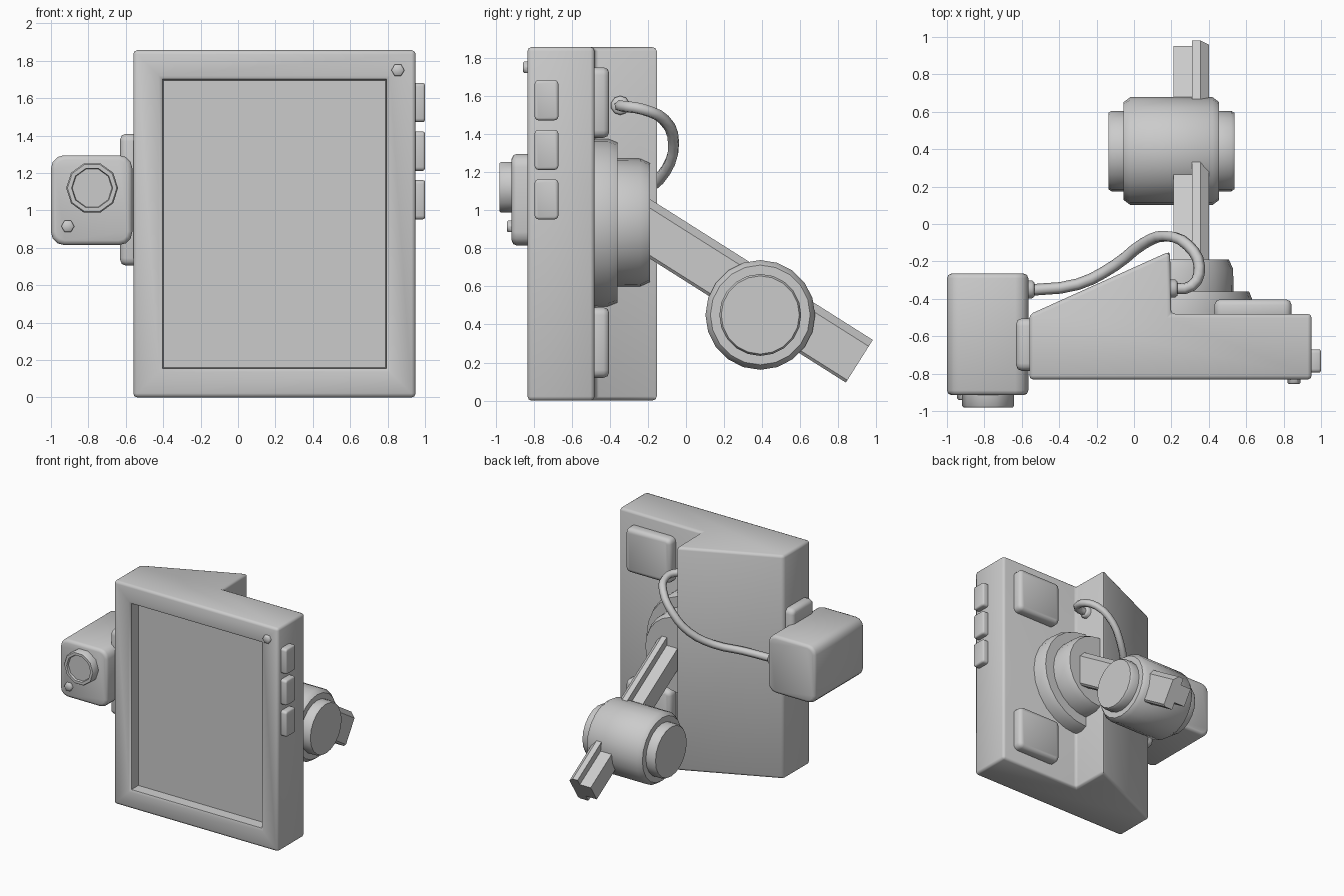
import bpy, bmesh, math
from mathutils import Vector, Matrix

if "Cube" in bpy.data.objects:
    bpy.data.objects.remove(bpy.data.objects["Cube"])

X, Y, Z = Vector((1, 0, 0)), Vector((0, 1, 0)), Vector((0, 0, 1))


def finish(name, bm, angle=32):
    bmesh.ops.recalc_face_normals(bm, faces=bm.faces[:])
    me = bpy.data.meshes.new(name)
    bm.to_mesh(me)
    bm.free()
    me.polygons.foreach_set("use_smooth", [True] * len(me.polygons))
    me.set_sharp_from_angle(angle=math.radians(angle))
    ob = bpy.data.objects.new(name, me)
    bpy.context.collection.objects.link(ob)
    return ob


def bevel_edges(bm, edges, width, segs):
    bmesh.ops.bevel(bm, geom=edges, offset=width, segments=segs, profile=0.5,
                    affect='EDGES', clamp_overlap=True)


def prism(pts, origin, u, v, w):
    """Extrude a 2D outline (in u, v) along vector w."""
    bm = bmesh.new()
    face = bm.faces.new([bm.verts.new(origin + u * a + v * b) for a, b in pts])
    new = bmesh.ops.extrude_face_region(bm, geom=[face])["geom"]
    bmesh.ops.translate(bm, vec=w, verts=[g for g in new if isinstance(g, bmesh.types.BMVert)])
    bmesh.ops.recalc_face_normals(bm, faces=bm.faces[:])
    return bm


def rounded_box(name, lo, hi, axis, corner, edge):
    """Box with corners rounded around one axis, then its rims softened."""
    lo, hi = Vector(lo), Vector(hi)
    bm = bmesh.new()
    bmesh.ops.create_cube(bm, size=1, matrix=Matrix.Translation((lo + hi) / 2)
                          @ Matrix.Diagonal((*(hi - lo), 1)))
    bevel_edges(bm, [e for e in bm.edges
                     if abs((e.verts[1].co - e.verts[0].co).normalized().dot(axis)) > 0.9], corner, 3)
    bm.normal_update()
    bevel_edges(bm, [e for e in bm.edges if e.calc_face_angle(0) > 1], edge, 2)
    return finish(name, bm, 48)


def lathe(name, profile, n, origin, axis, angle=40, clip_x=None):
    """Revolve (radius, distance) points around an axis, capped at both ends."""
    rot = Z.rotation_difference(axis)
    bm = bmesh.new()
    rings = []
    for r, t in profile:
        rings.append([bm.verts.new(Vector(origin) + rot @ Vector(
            (r * math.cos(math.tau * i / n), r * math.sin(math.tau * i / n), t))) for i in range(n)])
    for a, b in zip(rings, rings[1:]):
        for i in range(n):
            bm.faces.new((a[i], a[(i + 1) % n], b[(i + 1) % n], b[i]))
    bm.faces.new(rings[0])
    bm.faces.new(rings[-1])
    if clip_x is not None:  # keep only the part right of clip_x
        bmesh.ops.bisect_plane(bm, geom=bm.verts[:] + bm.edges[:] + bm.faces[:],
                               plane_co=(clip_x, 0, 0), plane_no=X, clear_inner=True)
        bmesh.ops.holes_fill(bm, edges=[e for e in bm.edges if e.is_boundary], sides=0)
    return finish(name, bm, angle)


# Main housing: flat slab with a wedge on the back, deep framed screen on the front
outline = [(-0.56, -0.832), (0.95, -0.832), (0.95, -0.48), (0.198, -0.48), (0.193, -0.145), (-0.56, -0.484)]
bm = prism(outline, Vector((0, 0, 0)), X, Y, Z * 1.857)
bevel_edges(bm, bm.edges[:], 0.022, 2)
bm.normal_update()
front = max((f for f in bm.faces if f.normal.y < -0.99), key=lambda f: f.calc_area())
for thick, depth in ((0.115, 0), (0.018, -0.012), (0.006, -0.08)):
    bmesh.ops.inset_region(bm, faces=[front], thickness=thick, depth=depth, use_even_offset=True)
finish("screen_housing", bm, 48)

# Side buttons
for i in range(3):
    z = 1.577 - 0.26 * i
    rounded_box(f"side_button_{i + 1}", (0.92, -0.795, z - 0.105), (1.0, -0.67, z + 0.105), X, 0.02, 0.012)

# Rear pads
for name, z in (("upper_rear_pad", 1.565), ("lower_rear_pad", 0.305)):
    rounded_box(name, (0.43, -0.52, z - 0.185), (0.843, -0.403, z + 0.185), Y, 0.04, 0.03)

# Camera box and its side mount
rounded_box("camera_box", (-1.0, -0.915, 0.815), (-0.565, -0.265, 1.295), Y, 0.07, 0.025)
rounded_box("camera_mount", (-0.63, -0.785, 0.705), (-0.52, -0.505, 1.41), X, 0.04, 0.03)

# Lens ring with recessed glass, and indicator lamps
lathe("camera_lens", [(0.139, -0.02), (0.139, 0.06), (0.132, 0.068), (0.11, 0.068), (0.106, 0.05)],
      10, (-0.78, -0.912, 1.12), -Y, 50)
for name, x, y, z in (("housing_lamp", 0.855, -0.825, 1.75), ("camera_lamp", -0.91, -0.91, 0.915)):
    lathe(name, [(0.035, -0.01), (0.035, 0.024), (0.028, 0.03)], 6, (x, y, z), -Y, 50)

# Stepped round mounting plate, half buried in the wedge
lathe("mount_plate", [(0.44, -0.51), (0.44, -0.41), (0.42, -0.36), (0.337, -0.36),
                      (0.335, -0.24), (0.312, -0.19)], 24, (0.195, 0, 0.935), Y, 25, clip_x=0.15)

# Support arm: tall bar with a lower bar beside it, sloping down and back
along = Vector((0, 0.845, -0.534))
normal = Vector((0, 0.534, 0.845))
section = [(0.21, -0.075), (0.31, -0.075), (0.31, -0.135), (0.385, -0.135), (0.40, -0.12),
           (0.40, 0.09), (0.355, 0.13), (0.31, 0.13), (0.31, 0.075), (0.21, 0.075)]
bm = prism(section, Vector((0, -0.28, 0.962)), X, normal, along * 1.41)
finish("support_arm", bm)

# Pivot drum with end caps
half = [(0.205, 0.336), (0.215, 0.32), (0.215, 0.255), (0.262, 0.255), (0.288, 0.22)]
lathe("arm_pivot", [(r, -t) for r, t in half] + [(r, t) for r, t in reversed(half)],
      20, (0.2, 0.39, 0.45), X, 48)

# Cable and its two plugs
curve = bpy.data.curves.new("cable", 'CURVE')
curve.dimensions = '3D'
curve.bevel_depth = 0.031
curve.bevel_resolution = 1
curve.resolution_u = 3
path = [(-0.58, -0.355, 1.05), (-0.30, -0.322, 1.06), (-0.10, -0.22, 1.10), (0.05, -0.105, 1.21),
        (0.17, -0.065, 1.35), (0.29, -0.115, 1.475), (0.35, -0.23, 1.53), (0.31, -0.33, 1.545),
        (0.18, -0.345, 1.55)]
spline = curve.splines.new('BEZIER')
spline.bezier_points.add(len(path) - 1)
for p, co in zip(spline.bezier_points, path):
    p.co = co
    p.handle_left_type = p.handle_right_type = 'AUTO'
spline.use_smooth = True
bpy.context.collection.objects.link(bpy.data.objects.new("cable", curve))
for name, o in (("camera_plug", (-0.565, -0.35, 1.05)), ("housing_plug", (0.2, -0.345, 1.55))):
    lathe(name, [(0.05, -0.02), (0.05, 0.02), (0.04, 0.032)], 10, o, X, 55)
